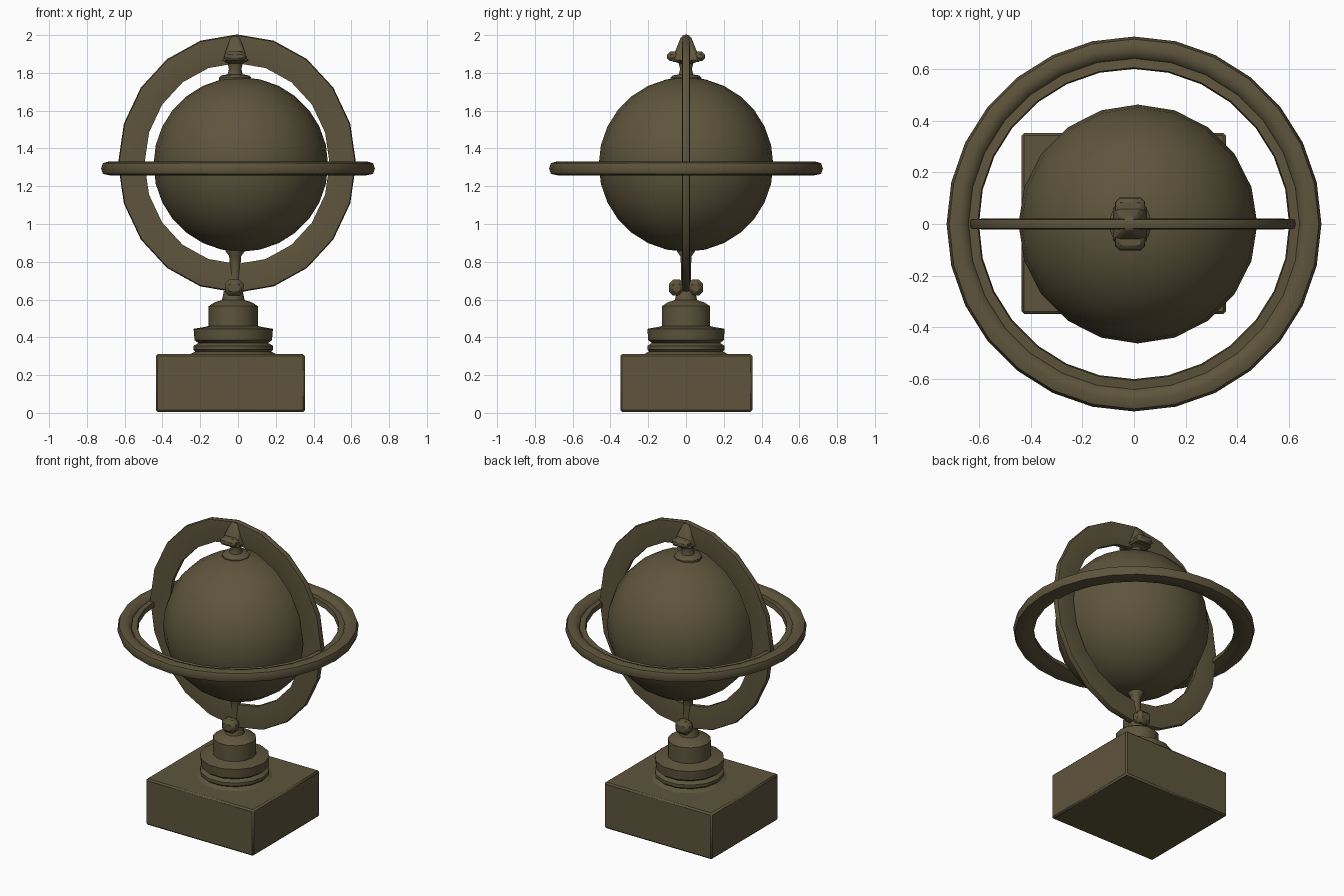
import bpy, bmesh, math
from mathutils import Matrix, Vector

cube = bpy.data.objects.get("Cube")
if cube:
    bpy.data.objects.remove(cube, do_unlink=True)

# Single aged bronze finish
COLOR = (0.112, 0.09, 0.045, 1)
bronze = bpy.data.materials.new("aged bronze")
bronze.use_nodes = True
bronze.diffuse_color = COLOR
shader = bronze.node_tree.nodes["Principled BSDF"]
shader.inputs["Base Color"].default_value = COLOR
shader.inputs["Roughness"].default_value = 0.7


def finish(name, bm, angle=40):
    bmesh.ops.recalc_face_normals(bm, faces=bm.faces)
    mesh = bpy.data.meshes.new(name)
    bm.to_mesh(mesh)
    bm.free()
    mesh.materials.append(bronze)
    obj = bpy.data.objects.new(name, mesh)
    bpy.context.collection.objects.link(obj)
    bpy.ops.object.select_all(action="DESELECT")
    obj.select_set(True)
    bpy.context.view_layer.objects.active = obj
    bpy.ops.object.shade_smooth_by_angle(angle=math.radians(angle))
    return obj


def lathe(name, profile, x=0.0, sides=14, closed=False):
    """Spin (radius, height) points around z; closed joins them into a ring."""
    bm = bmesh.new()
    loops = []
    for r, z in profile:
        loops.append([bm.verts.new((x + r * math.cos(math.tau * i / sides),
                                    r * math.sin(math.tau * i / sides), z))
                      for i in range(sides)])
    pairs = list(zip(loops, loops[1:]))
    if closed:
        pairs.append((loops[-1], loops[0]))
    else:
        bm.faces.new(loops[0])
        bm.faces.new(loops[-1])
    for a, b in pairs:
        for i in range(sides):
            j = (i + 1) % sides
            bm.faces.new((a[i], a[j], b[j], b[i]))
    return finish(name, bm)


def block(name, center, size, top=1.0, bevel=0.01):
    """Box whose upper face can be narrowed, with softened edges."""
    bm = bmesh.new()
    bmesh.ops.create_cube(bm, size=1)
    for v in bm.verts:
        s = top if v.co.z > 0 else 1
        v.co = Vector((v.co.x * size[0] * s, v.co.y * size[1] * s, v.co.z * size[2]))
        v.co += Vector(center)
    bmesh.ops.bevel(bm, geom=bm.edges[:], offset=bevel, segments=1, affect="EDGES")
    return finish(name, bm)


# Square plinth and turned pedestal
block("plinth", (-0.04, 0.002, 0.158), (0.79, 0.7, 0.305))
lathe("pedestal", [(0.24, 0.305), (0.2, 0.325), (0.21, 0.335), (0.21, 0.355),
                   (0.185, 0.37), (0.205, 0.385), (0.21, 0.445), (0.15, 0.455),
                   (0.13, 0.46), (0.13, 0.565), (0.1, 0.585), (0.06, 0.597),
                   (0.05, 0.645)], x=-0.025)

# Globe
bm = bmesh.new()
bmesh.ops.create_uvsphere(bm, u_segments=20, v_segments=14, radius=0.462,
                          matrix=Matrix.Translation((0.015, 0, 1.315)))
finish("globe", bm, 60)

# Upright meridian ring: a flat oval hoop, slightly thicker at its waist
ring = lathe("meridian_ring", [(0.625, -0.018), (0.63, 0), (0.625, 0.018),
                               (0.56, 0.022), (0.49, 0.013), (0.49, -0.013),
                               (0.56, -0.022)], sides=20, closed=True)
ring.data.transform(Matrix.Translation((-0.005, 0, 1.32))
                    @ Matrix.Diagonal((1, 1, 1.085, 1))
                    @ Matrix.Rotation(math.pi / 2, 4, "X"))

# Level horizon ring with an inner stepped lip
lathe("horizon_ring", [(0.715, 1.265), (0.725, 1.295), (0.715, 1.322),
                       (0.68, 1.332), (0.65, 1.322), (0.64, 1.306),
                       (0.605, 1.31), (0.6, 1.28), (0.645, 1.265),
                       (0.68, 1.258)], sides=28, closed=True)

# Axle pins below and above the globe
lathe("lower_pin", [(0.03, 0.64), (0.028, 0.78), (0.032, 0.83), (0.05, 0.855),
                    (0.05, 0.88)], x=-0.015, sides=10)
lathe("upper_pin", [(0.085, 1.755), (0.085, 1.775), (0.075, 1.786), (0.04, 1.792),
                    (0.033, 1.82), (0.04, 1.85), (0.075, 1.865), (0.06, 1.89),
                    (0.03, 1.92)], x=-0.015, sides=10)

# Clamp bosses gripping the ring, front and back
for side, label in ((-1, "front"), (1, "back")):
    block(label + "_lower_clamp", (-0.02, side * 0.05, 0.663), (0.1, 0.08, 0.085),
          bevel=0.022)
    block(label + "_finial_boss", (-0.015, side * 0.058, 1.888), (0.12, 0.09, 0.05),
          top=0.9, bevel=0.016)

# Pointed finial straddling the ring
block("finial_cap", (-0.015, 0, 1.927), (0.14, 0.16, 0.14), top=0.3, bevel=0.012)
